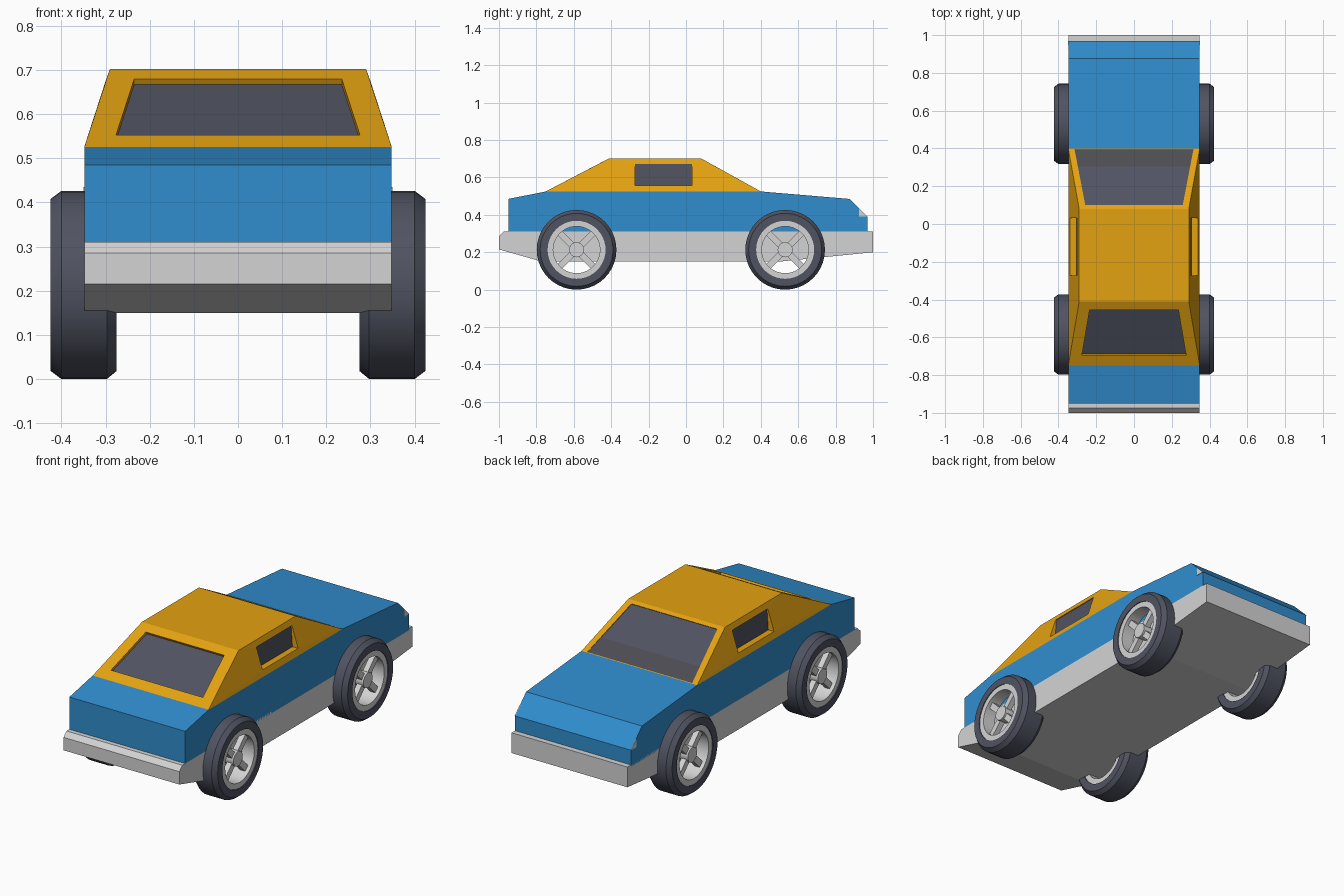
import bpy, bmesh, math
from mathutils import Matrix, Vector

cube = bpy.data.objects.get("Cube")
if cube:
    bpy.data.objects.remove(cube, do_unlink=True)


def material(name, rgb):
    m = bpy.data.materials.new(name)
    m.use_nodes = True
    linear = [((c / 255 + 0.055) / 1.055) ** 2.4 for c in rgb] + [1]
    m.diffuse_color = linear
    m.node_tree.nodes["Principled BSDF"].inputs["Base Color"].default_value = linear
    return m


BLUE = material("blue paint", (48, 141, 206))
ORANGE = material("orange paint", (228, 162, 17))
LIGHT = material("light grey", (212, 212, 212))
DARK = material("dark glass and rubber", (80, 83, 97))
SHELF = material("dark grey", (76, 76, 82))


def finish(name, bm, mats, smooth=False):
    bmesh.ops.remove_doubles(bm, verts=bm.verts, dist=0.0001)
    bmesh.ops.recalc_face_normals(bm, faces=bm.faces)
    mesh = bpy.data.meshes.new(name)
    bm.to_mesh(mesh)
    bm.free()
    for m in mats:
        mesh.materials.append(m)
    ob = bpy.data.objects.new(name, mesh)
    bpy.context.collection.objects.link(ob)
    if smooth:
        bpy.ops.object.select_all(action='DESELECT')
        ob.select_set(True)
        bpy.context.view_layer.objects.active = ob
        bpy.ops.object.shade_smooth_by_angle(angle=math.radians(30))
    return ob


def prism(name, profile, x0, x1, mat):
    """Side profile of (y, z) points extruded across x."""
    bm = bmesh.new()
    face = bm.faces.new([bm.verts.new((x0, y, z)) for y, z in profile])
    out = bmesh.ops.extrude_face_region(bm, geom=[face])
    verts = [g for g in out["geom"] if isinstance(g, bmesh.types.BMVert)]
    bmesh.ops.translate(bm, verts=verts, vec=(x1 - x0, 0, 0))
    return finish(name, bm, [mat])


W = 0.348

# Chassis with bumpers, and painted body above it
prism("chassis", [(-1, 0.285), (-0.975, 0.31), (1, 0.31), (1, 0.2), (0.5, 0.15),
                  (-0.77, 0.15), (-1, 0.215)], -W, W, LIGHT)
prism("body", [(-0.95, 0.3), (-0.95, 0.485), (-0.75, 0.525), (0.4, 0.525),
               (0.875, 0.485), (0.97, 0.39), (0.97, 0.3)], -W, W, BLUE)

# Small corner lamps
for side, s in (("left", 1), ("right", -1)):
    prism("corner_lamp_" + side, [(0.925, 0.435), (0.925, 0.39), (0.97, 0.39)],
          s * (W - 0.003), s * (W + 0.002), LIGHT)

# Cabin with recessed windows
bm = bmesh.new()


def quad(points, mat=0):
    f = bm.faces.new([bm.verts.new(p) for p in points])
    f.material_index = mat


def window(outer, inner, glass, mat=1):
    for a, b in ((outer, inner), (inner, glass)):
        for i in range(4):
            j = (i + 1) % 4
            quad([a[i], a[j], b[j], b[i]])
    quad(glass, mat)


def across(y0, z0, w0, y1, z1, w1):
    return [Vector(p) for p in ((-w0, y0, z0), (w0, y0, z0), (w1, y1, z1), (-w1, y1, z1))]


def along(x0, z0, x1, z1, ya, yb, yc, yd):
    return [Vector(p) for p in ((x0, ya, z0), (x0, yb, z0), (x1, yc, z1), (x1, yd, z1))]


ROOF = 0.29
front = across(-0.75, 0.525, W, -0.41, 0.702, ROOF)
pane = across(-0.696, 0.553, 0.276, -0.455, 0.679, 0.235)
window(front, pane, [p + Vector((0, 0.007, -0.012)) for p in pane])

# Rear glass runs down to the deck, with a darker strip at its foot
rear = across(0.4, 0.525, W, 0.08, 0.702, ROOF)
pane = across(0.397, 0.5267, 0.315, 0.1, 0.691, 0.258)
sunk = [p + Vector((0, -0.002, -0.003)) for p in pane]
window(rear, pane, sunk)
t = 0.31
strip = [sunk[0], sunk[1], sunk[1].lerp(sunk[2], t), sunk[0].lerp(sunk[3], t)]
quad([p + Vector((0, 0.0005, 0.0015)) for p in strip], 2)

for s in (1, -1):
    window(along(s * W, 0.525, s * ROOF, 0.702, -0.75, 0.4, 0.08, -0.41),
           along(s * 0.338, 0.557, s * 0.301, 0.671, -0.272, 0.033, 0.033, -0.272),
           along(s * 0.304, 0.557, s * 0.296, 0.671, -0.272, 0.033, 0.033, -0.272))
quad([front[3], front[2], rear[2], rear[3]])
quad([front[0], front[1], rear[1], rear[0]])
finish("cabin", bm, [ORANGE, DARK, SHELF])


# Wheels
def ring(name, profile, centre, s, mat, n=40):
    """Closed (radius, x) profile turned around the axle."""
    bm = bmesh.new()
    loops = []
    for i in range(n):
        a = math.tau * i / n
        loops.append([bm.verts.new((s * x, centre[0] + r * math.cos(a),
                                    centre[1] + r * math.sin(a))) for r, x in profile])
    for i in range(n):
        a, b = loops[i], loops[(i + 1) % n]
        for k in range(len(profile)):
            m = (k + 1) % len(profile)
            bm.faces.new((a[k], a[m], b[m], b[k]))
    return finish(name, bm, [mat], True)


TYRE = [(0.155, 0.275), (0.195, 0.275), (0.213, 0.297), (0.213, 0.4),
        (0.195, 0.424), (0.155, 0.424)]
RIM = [(0.125, 0.28), (0.155, 0.28), (0.156, 0.42), (0.125, 0.42)]

for end, y in (("front", -0.585), ("rear", 0.53)):
    for side, s in (("left", 1), ("right", -1)):
        tag = end + "_" + side
        c = (y, 0.213)
        ring("tyre_" + tag, TYRE, c, s, DARK)
        ring("rim_" + tag, RIM, c, s, LIGHT)
        # Hub with four diagonal spokes
        bm = bmesh.new()
        place = Matrix.Translation((s * 0.385, *c))
        bmesh.ops.create_cone(bm, cap_ends=True, segments=20, radius1=0.04, radius2=0.04,
                              depth=0.05, matrix=place @ Matrix.Rotation(math.pi / 2, 4, 'Y'))
        for k in range(4):
            turn = Matrix.Rotation(math.pi / 4 + k * math.pi / 2, 4, 'X')
            bmesh.ops.create_cube(bm, size=1, matrix=place @ turn
                                  @ Matrix.Translation((0, 0.082, 0))
                                  @ Matrix.Diagonal((0.03, 0.1, 0.034, 1)))
        finish("spokes_" + tag, bm, [LIGHT], True)
